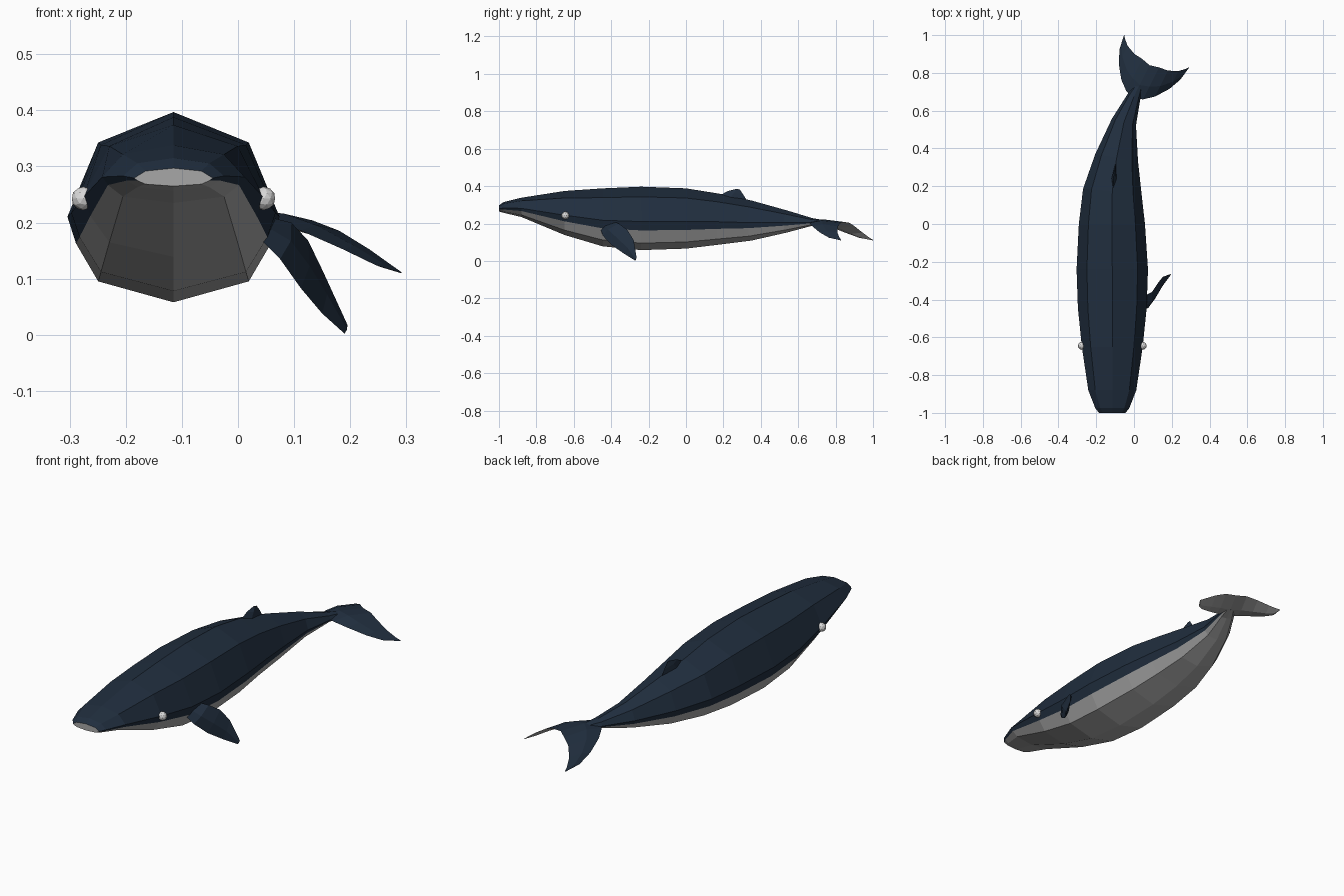
import bpy, bmesh, math
from mathutils import Vector

if "Cube" in bpy.data.objects:
    bpy.data.objects.remove(bpy.data.objects["Cube"])


def material(name, rgb):
    m = bpy.data.materials.new(name)
    m.diffuse_color = (*rgb, 1)
    m.use_nodes = True
    m.node_tree.nodes["Principled BSDF"].inputs["Base Color"].default_value = m.diffuse_color
    return m


navy = material("navy skin", (0.0145, 0.027, 0.048))
grey = material("pale belly", (0.39, 0.39, 0.39))
white = material("eye white", (0.7, 0.7, 0.7))


def finish(name, bm, mats):
    bmesh.ops.recalc_face_normals(bm, faces=bm.faces[:])
    me = bpy.data.meshes.new(name)
    bm.to_mesh(me)
    bm.free()
    for m in mats:
        me.materials.append(m)
    ob = bpy.data.objects.new(name, me)
    bpy.context.collection.objects.link(ob)
    return ob


def loft(name, rings, pale=(), pale_nose=False):
    """Skin closed rings; segments listed in pale get the belly colour."""
    bm = bmesh.new()
    loops = [[bm.verts.new(p) for p in r] for r in rings]
    n = len(loops[0])
    for a, b in zip(loops, loops[1:]):
        for i in range(n):
            j = (i + 1) % n
            f = bm.faces.new((a[i], a[j], b[j], b[i]))
            f.material_index = int(i in pale)
    bm.faces.new(loops[0]).material_index = int(pale_nose)
    bm.faces.new(loops[-1])
    return finish(name, bm, [navy, grey])


def blade(name, sections, normal, pale=()):
    """Fin with a diamond section: (front edge, back edge, half thickness)."""
    rings = []
    for a, b, t in sections:
        a, b = Vector(a), Vector(b)
        mid, off = a.lerp(b, 0.4), Vector(normal).normalized() * t
        rings.append([a, mid + off, b, mid - off])
    return loft(name, rings, pale)


# body: y, centre x, half width, top z, bottom z
stations = [
    (-1.0, -.115, .07, .297, .265),
    (-.975, -.115, .09, .315, .257),
    (-.88, -.115, .127, .338, .235),
    (-.65, -.115, .161, .374, .139),
    (-.445, -.115, .182, .388, .078),
    (-.24, -.115, .189, .397, .058),
    (0, -.117, .175, .388, .066),
    (.175, -.115, .155, .360, .087),
    (.35, -.092, .115, .323, .109),
    (.54, -.053, .066, .270, .152),
    (.675, 0, .036, .229, .188),
    (.74, .03, .018, .218, .195),
]
half = [(0, 1), (.71, .84), (1, .45), (.92, .31), (.71, .11), (0, 0)]
profile = half + [(-u, v) for u, v in half[-2:0:-1]]
rings = []
for i, (y, cx, w, top, bot) in enumerate(stations):
    p, q = stations[max(i - 1, 0)], stations[min(i + 1, len(stations) - 1)]
    yaw = math.atan2(q[1] - p[1], q[0] - p[0])
    rings.append([(cx + u * w * math.cos(yaw), y - u * w * math.sin(yaw),
                   bot + v * (top - bot)) for u, v in profile])
loft("body", rings, pale=(3, 4, 5, 6), pale_nose=True)

# tail fluke: sideways distance, leading edge, trailing edge along its axis
fluke_half = [(0, -.01, .185, .013), (.05, .008, .197, .012), (.1, .05, .203, .010),
              (.15, .12, .225, .007), (.18, .19, .253, .004), (.192, .262, .27, .001)]
fluke = [(-t, a, b, h) for t, a, b, h in fluke_half[:0:-1]] + fluke_half
heading = math.radians(26.5)
axis = Vector((math.sin(heading), math.cos(heading), 0))
side = Vector((math.cos(heading), -math.sin(heading), 0))


def fluke_point(t, s):
    return Vector((0, .675, .209 - .098 * (abs(t) / .192) ** 2.2)) + axis * s + side * t


blade("tail_fluke", [(fluke_point(t, a), fluke_point(t, b), h) for t, a, b, h in fluke],
      (0, 0, 1), pale=(2, 3))

# right flipper, root to tip
blade("flipper", [
    ((.045, -.455, .165), (.055, -.38, .21), .012),
    ((.075, -.445, .135), (.095, -.36, .20), .014),
    ((.112, -.395, .083), (.125, -.315, .168), .013),
    ((.150, -.33, .038), (.152, -.28, .112), .010),
    ((.190, -.272, .002), (.195, -.264, .018), .003),
], (.8, -.4, .45))

# dorsal fin, base to tip
blade("dorsal_fin", [
    ((-.112, .17, .345), (-.096, .33, .315), .014),
    ((-.110, .225, .374), (-.098, .308, .352), .009),
    ((-.106, .265, .384), (-.101, .287, .383), .003),
], (1, -.1, 0))

# eyes
for name, x in (("right_eye", .046), ("left_eye", -.276)):
    bm = bmesh.new()
    bmesh.ops.create_icosphere(bm, subdivisions=2, radius=.021)
    eye = finish(name, bm, [white])
    eye.location = (x, -.645, .243)
